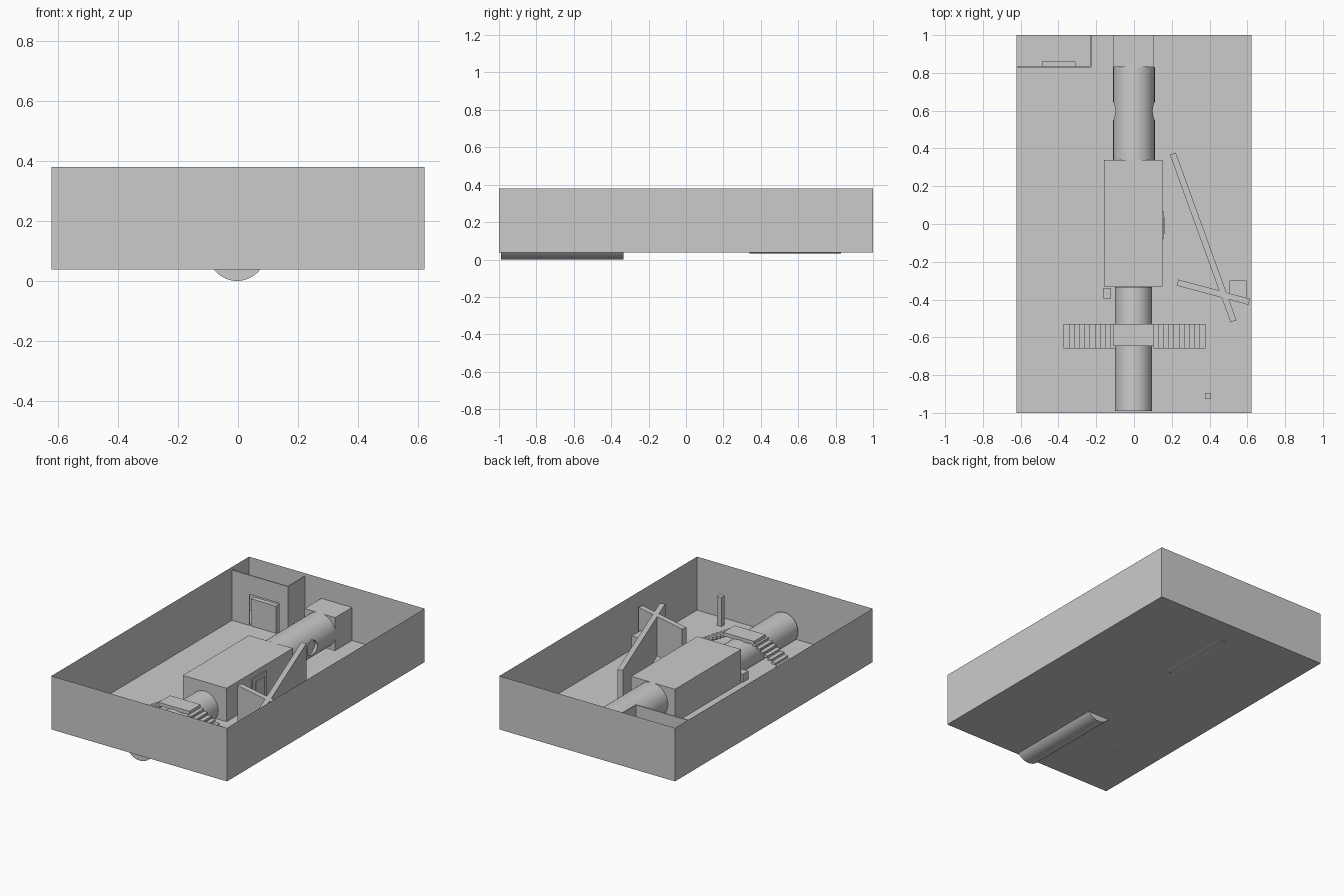
import bpy, bmesh, math
from mathutils import Matrix, Vector

if "Cube" in bpy.data.objects:
    bpy.data.objects.remove(bpy.data.objects["Cube"])

FLOOR = 0.038


def finish(name, bm):
    me = bpy.data.meshes.new(name)
    bm.to_mesh(me)
    bm.free()
    ob = bpy.data.objects.new(name, me)
    bpy.context.collection.objects.link(ob)
    return ob


def box(name, x, y, z):
    bm = bmesh.new()
    size = [b - a for a, b in (x, y, z)]
    mid = [(a + b) / 2 for a, b in (x, y, z)]
    bmesh.ops.create_cube(bm, size=1, matrix=Matrix.Translation(mid) @ Matrix.Diagonal((*size, 1)))
    return finish(name, bm)


def beam(name, p, q, width, z):
    p, q = Vector(p), Vector(q)
    d = q - p
    ob = box(name, (-d.length / 2, d.length / 2), (-width / 2, width / 2), z)
    ob.location = (*((p + q) / 2), 0)
    ob.rotation_euler.z = math.atan2(d.y, d.x)
    return ob


def cylinder(name, centre, radius, depth, axis, segments=64):
    bm = bmesh.new()
    turn = Matrix.Rotation(math.pi / 2, 4, 'X' if axis == 'Y' else 'Y')
    bmesh.ops.create_cone(bm, cap_ends=True, segments=segments, radius1=radius, radius2=radius,
                          depth=depth, matrix=Matrix.Translation(centre) @ turn)
    return finish(name, bm)


def smooth(ob):
    bpy.ops.object.select_all(action='DESELECT')
    ob.select_set(True)
    bpy.context.view_layer.objects.active = ob
    bpy.ops.object.shade_smooth_by_angle(angle=math.radians(30))


# Open tray of single sheets: floor and four walls
bm = bmesh.new()
bmesh.ops.create_cube(bm, size=1, matrix=Matrix.Translation((0, 0, (FLOOR + 0.38) / 2))
                      @ Matrix.Diagonal((1.244, 2, 0.38 - FLOOR, 1)))
bmesh.ops.delete(bm, geom=[f for f in bm.faces if f.normal.z > 0.5], context='FACES_ONLY')
finish("room_shell", bm)

# Central block with its side door
box("main_block", (-0.16, 0.15), (-0.33, 0.34), (FLOOR, 0.252))
box("block_door_frame", (0.148, 0.158), (-0.08, 0.065), (FLOOR, 0.215))
box("block_door", (0.15, 0.164), (-0.05, 0.035), (FLOOR, 0.19))
box("side_crate", (-0.165, -0.122), (-0.395, -0.34), (FLOOR, 0.09))

# Front pipe, sunk through the floor
smooth(cylinder("front_pipe", (-0.003, -0.662, 0.0975), 0.0975, 0.655, 'Y'))

# Rear pipe with a round flat pocket on each side
rear = cylinder("rear_pipe", (0, 0.585, 0.143), 0.11, 0.49, 'Y')
for side, depth in ((1, 0.09), (-1, 0.098)):
    cutter = cylinder("pocket_cutter", (side * (depth + 0.1), 0.598, 0.143), 0.048, 0.2, 'X', 40)
    cutter.hide_render = True
    cutter.hide_viewport = False
    cutter.display_type = 'WIRE'
    m = rear.modifiers.new("pocket", 'BOOLEAN')
    m.operation = 'DIFFERENCE'
    m.solver = 'EXACT'
    m.object = cutter
smooth(rear)
box("rear_block", (-0.11, 0.107), (0.83, 1.0), (FLOOR, 0.25))

# Stepped footbridge over the front pipe
box("bridge_deck", (-0.11, 0.107), (-0.645, -0.53), (0.19, 0.213))
STEPS, TREAD = 10, 0.0275
for i in range(STEPS):
    z = 0.193 - i * 0.0158
    for side, label in ((-1, "left"), (1, "right")):
        a = 0.003 + side * (0.10 + i * TREAD)
        b = a + side * TREAD
        box(f"{label}_step_{i + 1}", (min(a, b), max(a, b)), (-0.66, -0.53), (z - 0.013, z))

# Crossed partitions, crate in their corner and a free post
beam("long_partition", (0.206, 0.372), (0.527, -0.515), 0.033, (FLOOR, 0.29))
beam("short_partition", (0.23, -0.31), (0.61, -0.412), 0.033, (FLOOR, 0.29))
box("corner_crate", (0.505, 0.595), (-0.39, -0.30), (FLOOR, 0.147))
box("post", (0.375, 0.408), (-0.926, -0.895), (FLOOR, 0.225))

# Corner closet: thin walls with a doorway and a door slab
Y = (0.828, 0.836)
box("closet_wall_left", (-0.622, -0.50), Y, (FLOOR, 0.36))
box("closet_wall_right", (-0.29, -0.225), Y, (FLOOR, 0.36))
box("closet_lintel", (-0.50, -0.29), Y, (0.237, 0.36))
box("closet_side_wall", (-0.232, -0.225), (0.836, 1.0), (FLOOR, 0.36))
box("closet_door", (-0.488, -0.31), (0.828, 0.86), (FLOOR, 0.212))
